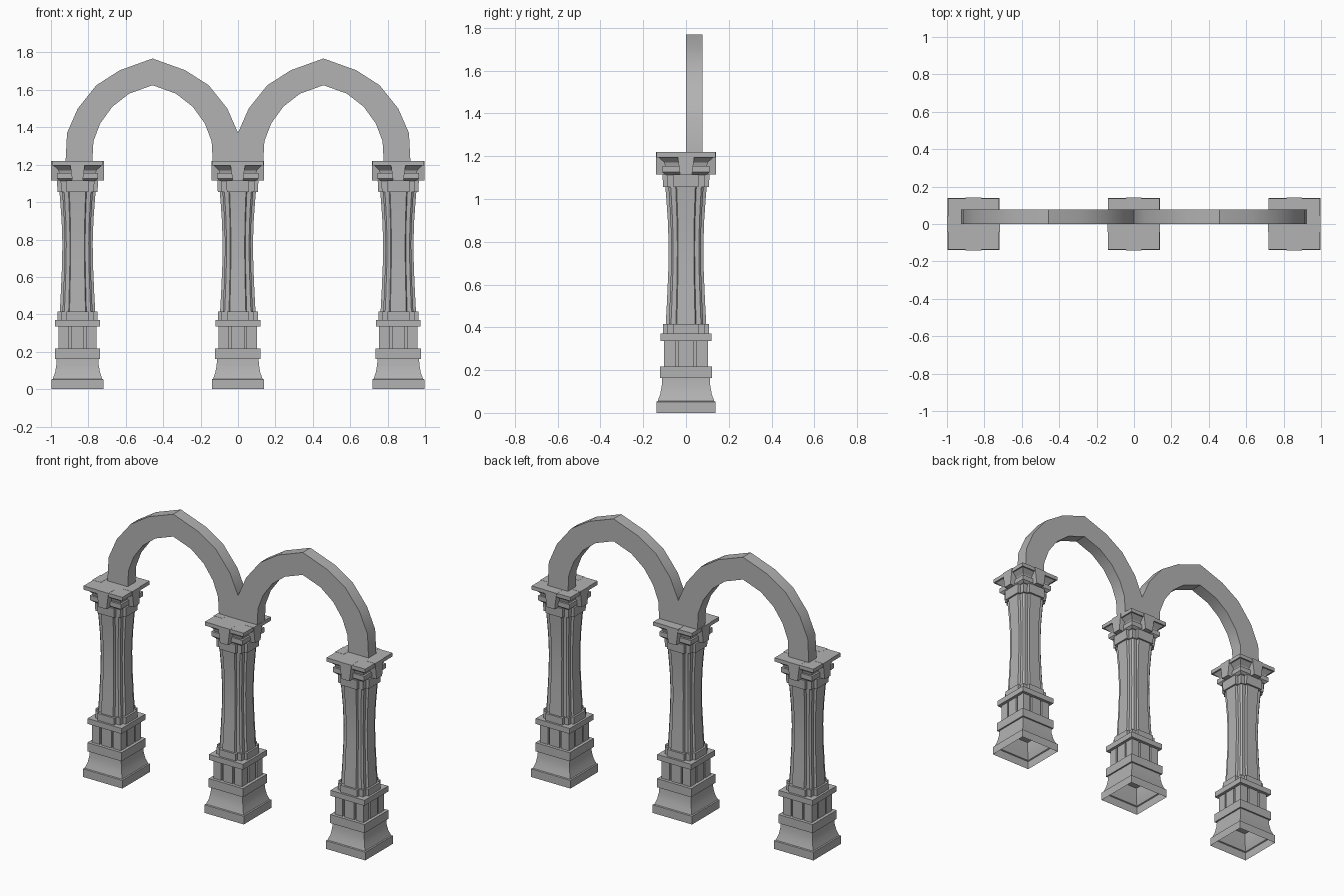
import bpy, bmesh, math

old = bpy.data.objects.get("Cube")
if old:
    bpy.data.objects.remove(old, do_unlink=True)

stone = bpy.data.materials.new("grey stone")
stone.use_nodes = True
GREY = (0.45, 0.45, 0.45, 1)
stone.diffuse_color = GREY
stone.node_tree.nodes["Principled BSDF"].inputs["Base Color"].default_value = GREY


def finish(name, bm):
    bmesh.ops.recalc_face_normals(bm, faces=bm.faces)
    mesh = bpy.data.meshes.new(name)
    bm.to_mesh(mesh)
    bm.free()
    mesh.materials.append(stone)
    obj = bpy.data.objects.new(name, mesh)
    bpy.context.collection.objects.link(obj)
    bpy.ops.object.select_all(action="DESELECT")
    obj.select_set(True)
    bpy.context.view_layer.objects.active = obj
    bpy.ops.object.shade_smooth_by_angle(angle=math.radians(30))
    return obj


def loft(name, cx, plan, levels, bottom=True):
    """Stack scaled copies of a plan outline; levels are (half width, z)."""
    bm = bmesh.new()
    rings = [[bm.verts.new((cx + x * h, y * h, z)) for x, y in plan] for h, z in levels]
    n = len(plan)
    for a, b in zip(rings, rings[1:]):
        for i in range(n):
            j = (i + 1) % n
            bm.faces.new((a[i], a[j], b[j], b[i]))
    bm.faces.new(rings[-1])
    if bottom:
        bm.faces.new(rings[0][::-1])
    return finish(name, bm)


def turn4(quarter):
    """Repeat a quarter outline around the four sides."""
    pts, out = list(quarter), []
    for _ in range(4):
        out += pts
        pts = [(-y, x) for x, y in pts]
    return out


SQUARE = turn4([(1, 1)])
CROSS = turn4([(1, -.55), (1, .55), (.82, .55), (.82, .82), (.55, .82)])
FLUTED = turn4([(1, -.45), (1, .45), (.85, .5), (.85, .74), (.74, .85), (.5, .85)])
# Panelled plan: corner posts and a centre panel split by narrow grooves
PANELLED = turn4([(1, -.46), (.86, -.46), (.86, -.34), (1, -.34), (1, .34),
                  (.86, .34), (.86, .46), (1, .46), (1, 1)])


def keystone(name, cx, turn):
    """Tapered block on one side of a capital."""
    bm = bmesh.new()
    c, s = round(math.cos(turn)), round(math.sin(turn))
    outline = [(-.028, 1.115), (.028, 1.115), (.042, 1.22), (-.042, 1.22)]
    rings = [[bm.verts.new((cx + c * u - s * d, s * u + c * d, z)) for u, z in outline]
             for d in (-.141, -.08)]
    bm.faces.new(rings[0])
    bm.faces.new(rings[1][::-1])
    for i in range(4):
        j = (i + 1) % 4
        bm.faces.new((rings[0][i], rings[0][j], rings[1][j], rings[1][i]))
    finish(name, bm)


def column(side, cx):
    # Pedestal, open underneath
    loft(side + "_plinth", cx, SQUARE,
         [(.139, 0), (.139, .052), (.132, .055), (.12, .09), (.113, .13), (.111, .165)], False)
    loft(side + "_plinth_cap", cx, SQUARE, [(.121, .162), (.121, .217)])
    loft(side + "_pedestal", cx, PANELLED, [(.102, .215), (.102, .338)])
    loft(side + "_pedestal_cap", cx, SQUARE, [(.12, .336), (.12, .371)])
    loft(side + "_shaft_foot", cx, CROSS, [(.107, .37), (.107, .415)])
    # Waisted fluted shaft
    loft(side + "_shaft", cx, FLUTED,
         [(.095, .41), (.089, .52), (.083, .66), (.081, .78), (.085, .9), (.092, 1), (.097, 1.06)])
    # Capital
    loft(side + "_neck", cx, CROSS, [(.107, 1.055), (.11, 1.115)])
    loft(side + "_capital_band", cx, SQUARE,
         [(.095, 1.112), (.11, 1.125), (.11, 1.155), (.098, 1.155), (.102, 1.17), (.128, 1.195)])
    loft(side + "_abacus", cx, SQUARE, [(.137, 1.195), (.137, 1.219)])
    for i, face in enumerate(("front", "left", "back", "right")):
        keystone(side + "_keystone_" + face, cx, i * math.pi / 2)


for side, cx in (("right", -.858), ("middle", -.001), ("left", .857)):
    column(side, cx)

# Pointed arches: (half span, height) from springing to peak
OUTER = [(.465, 1.215), (.457, 1.37), (.40, 1.5), (.30, 1.625), (.175, 1.705), (0, 1.768)]
INNER = [(.322, 1.215), (.316, 1.325), (.28, 1.42), (.215, 1.51), (.125, 1.58), (0, 1.625)]


def full_span(half):
    return [(-x, z) for x, z in half] + [(x, z) for x, z in half[-2::-1]]


def arch(name, sign):
    bm = bmesh.new()
    sections = []
    for (xo, zo), (xi, zi) in zip(full_span(OUTER), full_span(INNER)):
        xo = min(xo, .457)
        corners = [(xo, 0, zo), (xi, 0, zi), (xi, .078, zi), (xo, .078, zo)]
        sections.append([bm.verts.new((sign * (x - .457), y, z)) for x, y, z in corners])
    for a, b in zip(sections, sections[1:]):
        for i in range(4):
            j = (i + 1) % 4
            bm.faces.new((a[i], a[j], b[j], b[i]))
    bm.faces.new(sections[0])
    bm.faces.new(sections[-1])
    finish(name, bm)


arch("right_arch", 1)
arch("left_arch", -1)
